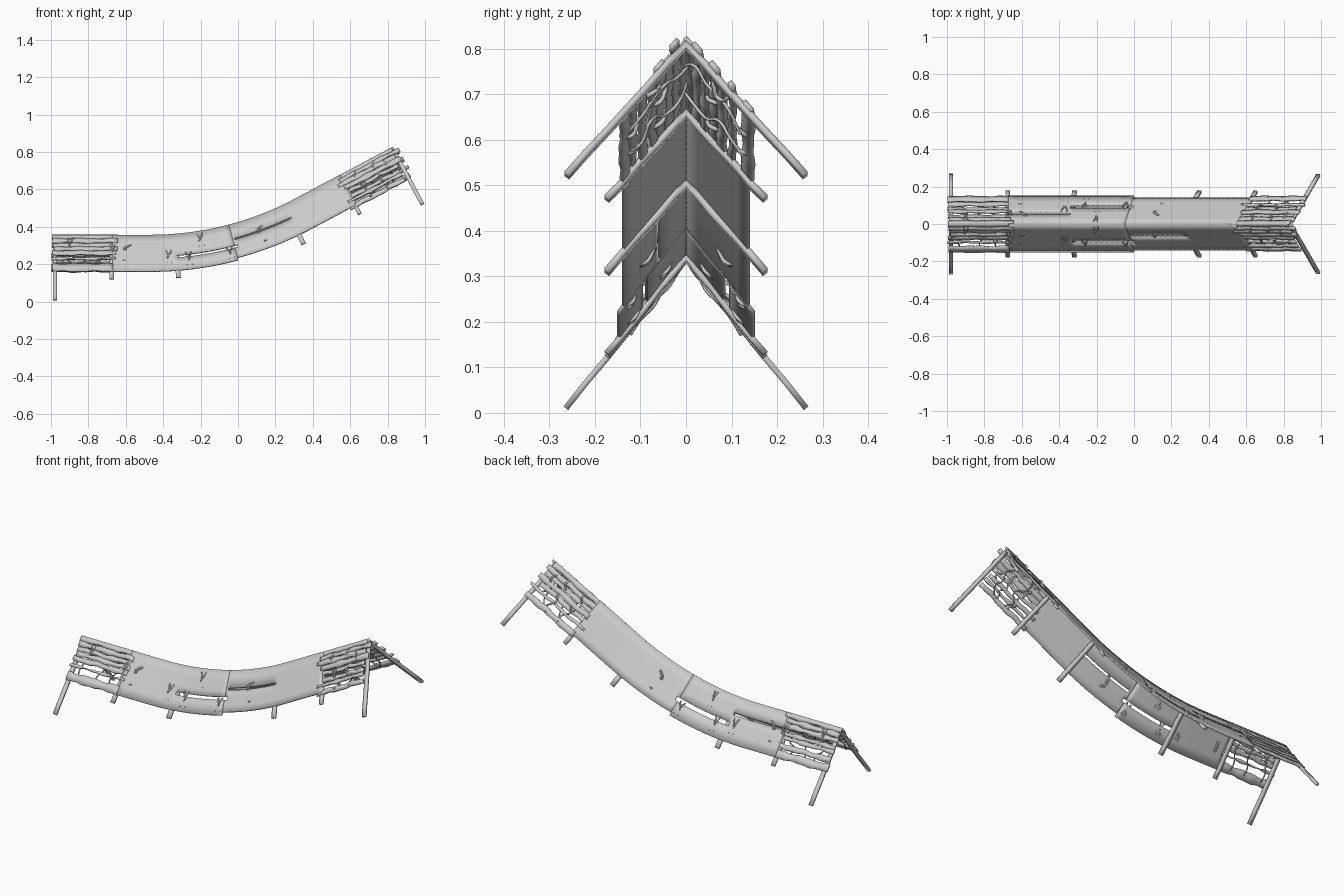
import bpy, math, random
from mathutils import Vector

random.seed(4)
cube = bpy.data.objects.get("Cube")
if cube:
    bpy.data.objects.remove(cube, do_unlink=True)

mat = bpy.data.materials.new("weathered_grey")
mat.use_nodes = True
GREY = (0.6, 0.6, 0.6, 1)
mat.diffuse_color = GREY
mat.node_tree.nodes["Principled BSDF"].inputs["Base Color"].default_value = GREY

# Ridge path: level run, upward arc, straight rise
FLAT, R, TURN = 0.53, 1.65, math.radians(28)
ARC = R * TURN
WIDTH, SLOPE = 0.145, 1.31
SIDES = ((-1, "front"), (1, "back"))
meshes = []


def place(s, y, drop):
    """Point at distance s along the ridge, y sideways, drop below the ridge."""
    t = min(max((s - FLAT) / R, 0), TURN)
    run = min(s, FLAT) - 1
    rise = max(s - FLAT - ARC, 0)
    x = run + (R + drop) * math.sin(t) + rise * math.cos(t)
    z = 0.355 + R - (R + drop) * math.cos(t) + rise * math.sin(t)
    return Vector((x, y, z))


def on_roof(s, u, side, lift=0):
    y = WIDTH * u
    return place(s, side * (y + lift * 0.8), SLOPE * y - lift * 0.6)


def along(x, u):
    """Ridge distance of the roof point at x and slope fraction u."""
    if x + 1 < FLAT:
        return x + 1
    return FLAT + R * math.asin((x + 1 - FLAT) / (R + SLOPE * WIDTH * u))


def sheet(name, rows, thick, skip=lambda i, j: False):
    n = len(rows[0])
    faces = [(i * n + j, i * n + j + 1, (i + 1) * n + j + 1, (i + 1) * n + j)
             for i in range(len(rows) - 1) for j in range(n - 1) if not skip(i, j)]
    me = bpy.data.meshes.new(name)
    me.from_pydata([p for r in rows for p in r], [], faces)
    me.materials.append(mat)
    ob = bpy.data.objects.new(name, me)
    bpy.context.collection.objects.link(ob)
    mod = ob.modifiers.new("thickness", "SOLIDIFY")
    mod.thickness, mod.offset = thick, 0
    meshes.append(ob)


def vine(name, pts, radius):
    cu = bpy.data.curves.new(name, "CURVE")
    cu.dimensions = "3D"
    cu.bevel_depth, cu.bevel_resolution, cu.resolution_u = radius, 1, 4
    cu.use_fill_caps = True
    sp = cu.splines.new("BEZIER")
    sp.bezier_points.add(len(pts) - 1)
    for b, p in zip(sp.bezier_points, pts):
        b.co = p
        b.handle_left_type = b.handle_right_type = "AUTO"
    cu.materials.append(mat)
    bpy.context.collection.objects.link(bpy.data.objects.new(name, cu))


# Roof panels with long slots: x start, x end, slope range
SLOTS = {-1: [(-0.02, 0.29, 0.40, 0.45), (-0.33, 0.0, 0.60, 0.67)],
         1: [(-0.67, -0.34, 0.35, 0.40), (-0.34, 0.0, 0.58, 0.67)]}
START, MIDDLE, END = 0.33, along(0, 1), 1.61
for side, label in SIDES:
    holes = [(along(a, c), along(b, d), c, d) for a, b, c, d in SLOTS[side]]
    for part, s0, s1, eave in (("low", START, MIDDLE, 1.02), ("high", MIDDLE, END, 0.95)):
        ss = [s0 + (s1 - s0) * k / 24 for k in range(25)]
        ss += [e for h in holes for e in h[:2] if s0 < e < s1]
        us = [0, 0.2, 0.8, eave] + [e for h in holes for e in h[2:]]
        ss, us = sorted(set(ss)), sorted(set(us))

        def in_hole(i, j):
            s, u = (ss[i] + ss[i + 1]) / 2, (us[j] + us[j + 1]) / 2
            return any(a < s < b and c < u < d for a, b, c, d in holes)
        sheet(f"{label}_{part}_roof_panel",
              [[on_roof(s, u, side) for u in us] for s in ss], 0.008, in_hole)

# Wavy broken planks at both ends: slope range of each plank
LOW, HIGH = (0.0, 0.33), (1.60, 1.93)
PLANKS = [
    ("front_low", -1, LOW, [(0, .1), (.11, .22), (.23, .33), (.34, .44), (.45, .56), (.64, .69), (.82, 1.02)]),
    ("back_low", 1, LOW, [(0, .1), (.11, .22), (.23, .34), (.42, .5), (.51, .6), (.68, .8), (.84, 1.02)]),
    ("front_high", -1, HIGH, [(0, .1), (.11, .2), (.21, .32), (.33, .45), (.48, .56), (.63, .72), (.76, .83), (.89, 1)]),
    ("back_high", 1, HIGH, [(0, .12), (.13, .25), (.26, .36), (.38, .5), (.51, .62), (.67, .74), (.86, 1)]),
]
for label, side, (s0, s1), bands in PLANKS:
    for k, (u0, u1) in enumerate(bands):
        low = s0 < 1
        a = s0 + (random.uniform(0, 0.02) if low else random.uniform(-0.03, 0))
        b = s1 + (random.uniform(0, 0.03) if low else random.uniform(-0.03, 0.03))
        lift = random.uniform(-0.004, 0.003)
        ph, ph2 = random.uniform(0, 6), random.uniform(0, 6)
        rows = []
        for i in range(17):
            s = a + (b - a) * i / 16
            w0 = 0.012 * math.sin(s * 38 + ph) + 0.008 * math.sin(s * 71 + ph2)
            w1 = 0.012 * math.sin(s * 33 + ph2) + 0.008 * math.sin(s * 80 + ph)
            rows.append([on_roof(s, max(u0 + w0 * (u0 > 0), 0), side, lift),
                         on_roof(s, u1 + w1, side, lift)])
        sheet(f"{label}_plank_{k + 1}", rows, 0.010)

# Rafter pairs: ridge distance, sideways reach
for k, (s, reach) in enumerate([(0.022, 0.264), (0.325, 0.174), (0.663, 0.174),
                                (1.273, 0.174), (1.605, 0.174), (1.925, 0.262)]):
    ys = [reach * f / 6 for f in range(-6, 7)]
    wob = [random.uniform(-0.002, 0.002) for _ in range(7)]
    rows = [[place(s + e, y, 0.018 + 1.235 * abs(y) + wob[abs(i - 6)])
             for e in (-0.011, 0.011)] for i, y in enumerate(ys)]
    sheet(f"rafter_pair_{k + 1}", rows, 0.013)

# Crossed vine lashings threaded through the roof: x, slope fraction, length
KNOTS = [(-0.2, .25, .07), (-.37, .63, .07), (-.26, .73, .07), (-.04, .78, .06),
         (-.67, .48, .08), (-.9, .3, .08)]
for side, label in SIDES:
    for k, (x, u, size) in enumerate(KNOTS):
        s, du = along(x, u), size / 2 / (SLOPE * WIDTH)
        for d in (-1, 1):
            pts = [on_roof(s + d * ds * 0.013 + random.uniform(-.003, .003), u + f * du, side, h)
                   for f, ds, h in ((-1, 1, .001), (-.4, .5, .007), (.1, -.3, d * .004),
                                    (.5, -.6, -.007), (1, -1, .002))]
            vine(f"{label}_lashing_{k + 1}_{'a' if d < 0 else 'b'}", pts, 0.0045)
    # Longer bent vines
    for k, (x, u) in enumerate([(0.12, 0.52), (-0.6, 0.5)]):
        s = along(x, u)
        for d in (0, 1):
            pts = [on_roof(s + ds + d * 0.008, u + f, side, h)
                   for f, ds, h in ((-.22, .02, .003), (-.12, -.006, .007), (0, -.01, -.004),
                                    (.12, -.012, -.008), (.23, .012 * (1 - 2 * k), .004))]
            vine(f"{label}_bent_vine_{k + 1}_{d + 1}", pts, 0.0045)
    # Vines tangled through the high end planks
    for k, (s, u) in enumerate([(1.68, .3), (1.70, .7), (1.79, .3), (1.80, .72), (1.87, .4)]):
        pts = [on_roof(s + random.uniform(-.02, .02), u + f, side, h)
               for f, h in ((-.2, .004), (-.08, .009), (.05, -.006), (.16, -.012), (.25, .006))]
        vine(f"{label}_high_vine_{k + 1}", pts, 0.005)
    # Vines hanging under the low and high ends, from ridge to eave
    for k, s in enumerate((0.08, 0.17, 0.27, 1.72, 1.84)):
        pts = [on_roof(s + random.uniform(-.03, .03), u, side, random.uniform(-.018, -.006))
               for u in (0.02, 0.2, 0.38, 0.56, 0.74, 0.92)]
        vine(f"{label}_hanging_vine_{k + 1}", pts, 0.0035)

# Smooth the gentle bends, keep plank edges sharp
bpy.ops.object.select_all(action="DESELECT")
for ob in meshes:
    ob.select_set(True)
bpy.context.view_layer.objects.active = meshes[0]
bpy.ops.object.shade_smooth_by_angle(angle=math.radians(30))
